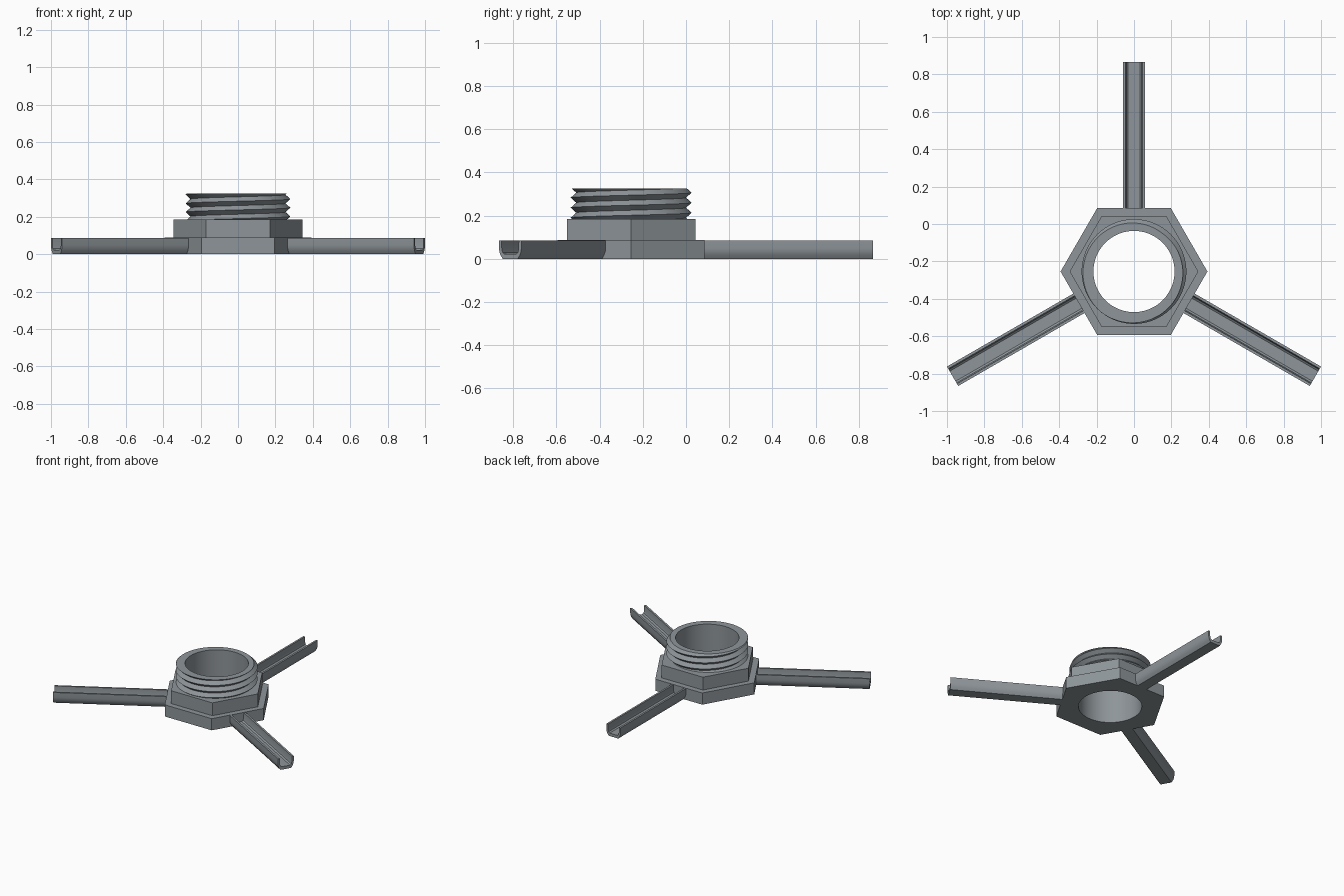
import bpy, bmesh, math

if "Cube" in bpy.data.objects:
    bpy.data.objects.remove(bpy.data.objects["Cube"])

N = 96                      # steps around the axis
CY = -0.254                 # y of the hub axis
Z_FLANGE, Z_NUT, Z_TOP = 0.088, 0.185, 0.325
BORE, ROOT, CREST = 0.217, 0.254, 0.28
PITCH, CREST_Z = 0.0465, 0.295

metal = bpy.data.materials.new("grey metal")
metal.diffuse_color = (0.27, 0.30, 0.32, 1)
metal.use_nodes = True
metal.node_tree.nodes["Principled BSDF"].inputs["Base Color"].default_value = metal.diffuse_color


def finish(name, bm):
    bmesh.ops.remove_doubles(bm, verts=bm.verts, dist=1e-5)
    mesh = bpy.data.meshes.new(name)
    bm.to_mesh(mesh)
    bm.free()
    mesh.materials.append(metal)
    ob = bpy.data.objects.new(name, mesh)
    bpy.context.collection.objects.link(ob)
    ob.location.y = CY
    bpy.ops.object.select_all(action='DESELECT')
    ob.select_set(True)
    bpy.context.view_layer.objects.active = ob
    bpy.ops.object.shade_smooth_by_angle(angle=math.radians(30))
    return ob


def revolve(name, rows):
    """Skin rows around the axis; each row maps an angle to (radius, height)."""
    bm = bmesh.new()
    rings = []
    for row in rows:
        ring = []
        for i in range(N + 1):
            a = math.tau * i / N
            r, z = row(a)
            ring.append(bm.verts.new((r * math.cos(a), r * math.sin(a), z)))
        rings.append(ring)
    for lo, hi in zip(rings, rings[1:]):
        for i in range(N):
            bm.faces.new((lo[i], lo[i + 1], hi[i + 1], hi[i]))
    bmesh.ops.dissolve_degenerate(bm, edges=bm.edges, dist=1e-6)
    return finish(name, bm)


def circle(r, z):
    return lambda a: (r, z)


def hexagon(apothem, z):
    return lambda a: (apothem / math.cos(a % (math.pi / 3) - math.pi / 6), z)


def thread_radius(a, z):
    t = ((z - CREST_Z) / PITCH - a / math.tau) % 1
    return ROOT + (CREST - ROOT) * abs(1 - 2 * t)


def helix(k):
    """Crest or root line number k, clipped to the threaded length."""
    def row(a):
        z = CREST_Z + PITCH * (a / math.tau + k / 2)
        z = min(max(z, Z_NUT), Z_TOP)
        return thread_radius(a, z), z
    return row


# Wide hexagonal flange at the base
revolve("hex_flange", [circle(BORE, Z_FLANGE), circle(BORE, 0), hexagon(0.34, 0),
                       hexagon(0.34, Z_FLANGE), hexagon(0.298, Z_FLANGE)])

# Narrower hexagon on top of it
revolve("hex_nut", [hexagon(0.298, Z_FLANGE), hexagon(0.298, Z_NUT),
                    lambda a: (thread_radius(a, Z_NUT), Z_NUT)])

# Threaded neck with its top rim and the bore wall
revolve("threaded_neck", [helix(k) for k in range(-8, 4)]
        + [circle(BORE, Z_TOP), circle(BORE, Z_FLANGE)])

# Three U-shaped channel arms
half = [(0.04, 0), (0.052, 0.018), (0.058, 0.034), (0.06, 0.05), (0.06, 0.086),
        (0.046, 0.086), (0.045, 0.045), (0.041, 0.03), (0.031, 0.022)]
for n in range(3):
    bm = bmesh.new()
    ends = [[[bm.verts.new((s * x, y, z)) for x, z in half] for s in (1, -1)]
            for y in (0.338, 1.12)]
    for s in (0, 1):
        for j in range(len(half) - 1):
            bm.faces.new((ends[0][s][j], ends[0][s][j + 1],
                          ends[1][s][j + 1], ends[1][s][j]))
    for j in (0, -1):       # underside and channel floor
        bm.faces.new((ends[0][0][j], ends[0][1][j], ends[1][1][j], ends[1][0][j]))
    for right, left in ends:
        bm.faces.new(right + left[::-1])
    bmesh.ops.recalc_face_normals(bm, faces=bm.faces)
    arm = finish("channel_arm_%d" % (n + 1), bm)
    arm.rotation_euler.z = n * math.tau / 3
